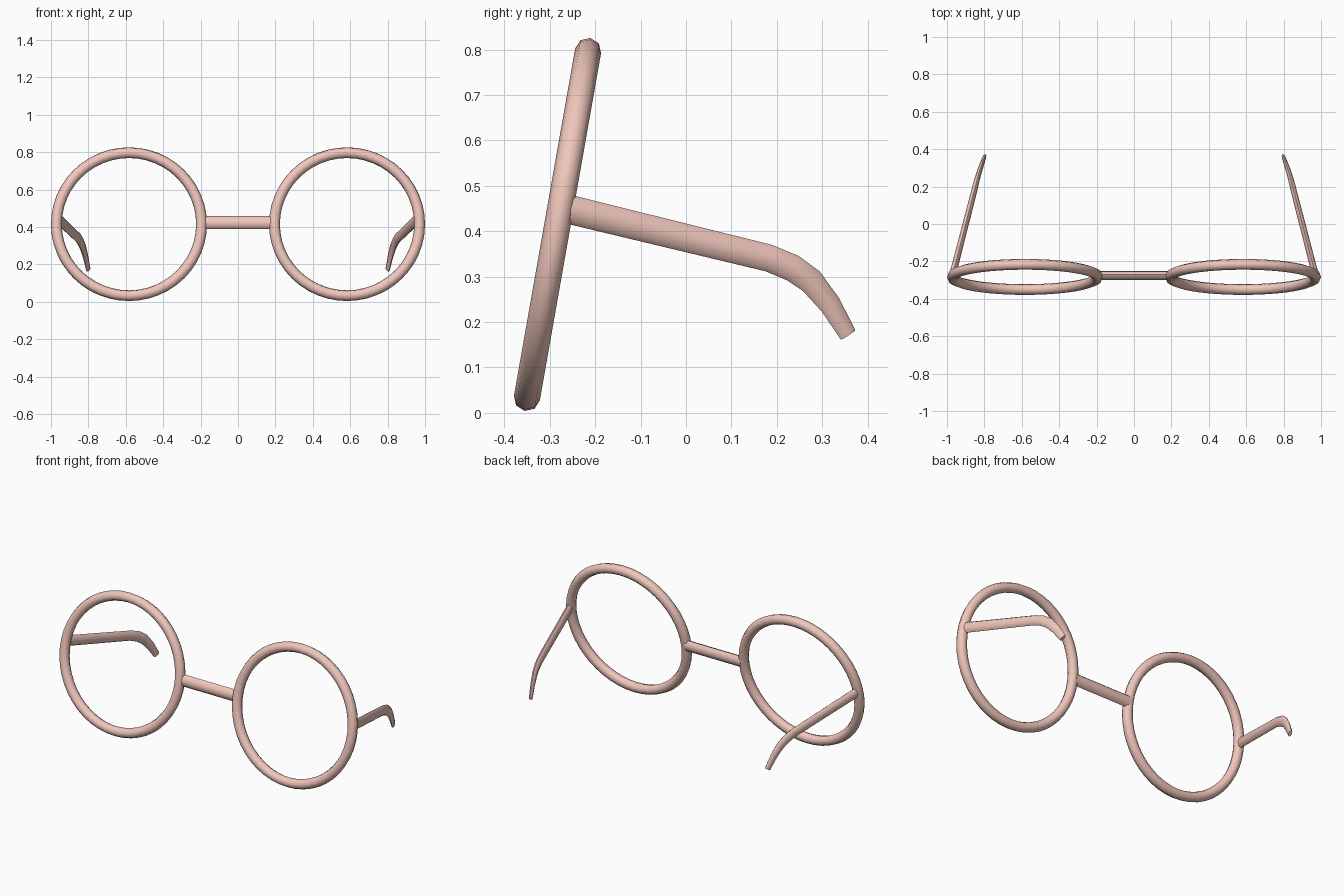
import bpy, bmesh, math
from mathutils import Vector

if "Cube" in bpy.data.objects:
    bpy.data.objects.remove(bpy.data.objects["Cube"])

TILT = math.radians(10)
RIM_X, RIM_Y, RIM_Z = 0.583, -0.283, 0.415

mat = bpy.data.materials.new("salmon_frame")
mat.diffuse_color = (0.87, 0.57, 0.50, 1)
mat.use_nodes = True
mat.node_tree.nodes["Principled BSDF"].inputs["Base Color"].default_value = mat.diffuse_color


def finish(ob, name):
    ob.name = name
    ob.data.materials.append(mat)
    bpy.ops.object.select_all(action='DESELECT')
    ob.select_set(True)
    bpy.context.view_layer.objects.active = ob
    bpy.ops.object.shade_smooth_by_angle(angle=math.radians(50))


def sweep(name, stations, lean=0.0, sides=8):
    """Elliptical tube through stations of (centre, half width, half height)."""
    bm = bmesh.new()
    pts = [Vector(s[0]) for s in stations]
    rings = []
    for i, (_, w, h) in enumerate(stations):
        tan = (pts[min(i + 1, len(pts) - 1)] - pts[max(i - 1, 0)]).normalized()
        up_ref = Vector((0, math.sin(lean), math.cos(lean)))
        side = tan.cross(up_ref).normalized()
        up = side.cross(tan)
        ring = []
        for k in range(sides):
            a = 2 * math.pi * k / sides
            ring.append(bm.verts.new(pts[i] + side * w * math.cos(a) + up * h * math.sin(a)))
        rings.append(ring)
    for a, b in zip(rings, rings[1:]):
        for k in range(sides):
            j = (k + 1) % sides
            bm.faces.new((a[k], a[j], b[j], b[k]))
    bm.faces.new(rings[0])
    bm.faces.new(rings[-1])
    bmesh.ops.recalc_face_normals(bm, faces=bm.faces)
    me = bpy.data.meshes.new(name)
    bm.to_mesh(me)
    bm.free()
    ob = bpy.data.objects.new(name, me)
    bpy.context.collection.objects.link(ob)
    finish(ob, name)
    return ob


# Round rims, leaning back
for side, label in ((-1, "left"), (1, "right")):
    bpy.ops.mesh.primitive_torus_add(
        major_segments=48, minor_segments=8, major_radius=0.388, minor_radius=0.029,
        location=(side * RIM_X, RIM_Y, RIM_Z), rotation=(math.pi / 2 - TILT, 0, 0))
    finish(bpy.context.object, label + "_rim")

# Bridge between the rims
sweep("bridge", [((-0.19, -0.275, 0.423), 0.024, 0.035),
                 ((0.19, -0.275, 0.423), 0.024, 0.035)], lean=TILT)

# Tapered temple arms with a hooked ear end, mirrored across x
arms = sweep("temple_arms", [
    ((0.968, -0.265, 0.450), 0.018, 0.032),
    ((0.853, 0.182, 0.341), 0.016, 0.030),
    ((0.840, 0.235, 0.319), 0.015, 0.030),
    ((0.828, 0.276, 0.290), 0.014, 0.029),
    ((0.814, 0.318, 0.238), 0.012, 0.025),
    ((0.800, 0.357, 0.172), 0.010, 0.020),
])
mirror = arms.modifiers.new("mirror", 'MIRROR')
mirror.use_axis = (True, False, False)
